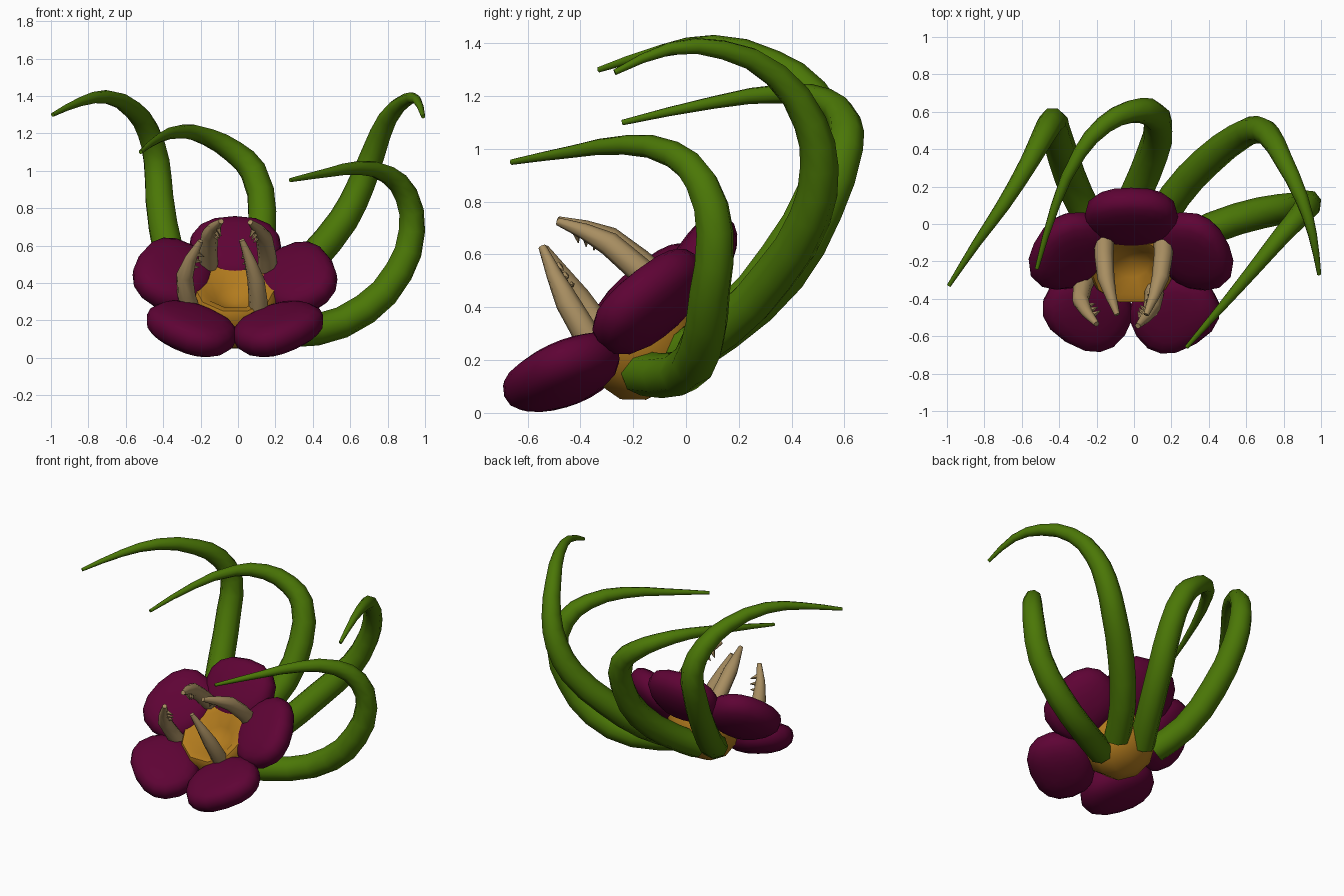
import bpy, bmesh, math
from mathutils import Matrix, Vector

if "Cube" in bpy.data.objects:
    bpy.data.objects.remove(bpy.data.objects["Cube"])


def material(name, rgb):
    m = bpy.data.materials.new(name)
    m.use_nodes = True
    m.diffuse_color = (*rgb, 1)
    bsdf = m.node_tree.nodes["Principled BSDF"]
    bsdf.inputs["Base Color"].default_value = (*rgb, 1)
    bsdf.inputs["Roughness"].default_value = 0.7
    return m


GREEN = material("stem green", (0.07, 0.185, 0.002))
PURPLE = material("petal purple", (0.112, 0.001, 0.035))
ORANGE = material("core orange", (0.45, 0.2, 0.013))
TAN = material("claw tan", (0.39, 0.27, 0.12))

# Flower frame: the bloom faces forward and up
TILT = math.radians(37)
FLOWER = Matrix.Translation((-0.015, -0.22, 0.33)) @ Matrix.Rotation(TILT, 4, "X")


def smooth(ob, angle):
    bpy.ops.object.select_all(action="DESELECT")
    ob.select_set(True)
    bpy.context.view_layer.objects.active = ob
    bpy.ops.object.shade_smooth_by_angle(angle=math.radians(angle))


def add_mesh(name, bm, mat, angle=50):
    bmesh.ops.recalc_face_normals(bm, faces=bm.faces[:])
    me = bpy.data.meshes.new(name)
    bm.to_mesh(me)
    bm.free()
    me.materials.append(mat)
    ob = bpy.data.objects.new(name, me)
    bpy.context.collection.objects.link(ob)
    smooth(ob, angle)
    return ob


def tube(name, points, radii, mat):
    """Tapered tube through the points, radii spread evenly along it."""
    cu = bpy.data.curves.new(name, "CURVE")
    cu.dimensions = "3D"
    cu.resolution_u = 2
    cu.bevel_depth = 1
    cu.bevel_resolution = 2
    cu.use_fill_caps = True
    sp = cu.splines.new("BEZIER")
    sp.bezier_points.add(len(points) - 1)
    for i, (bp, co) in enumerate(zip(sp.bezier_points, points)):
        bp.co = co
        bp.handle_left_type = bp.handle_right_type = "AUTO"
        t = i / (len(points) - 1) * (len(radii) - 1)
        k = min(int(t), len(radii) - 2)
        bp.radius = radii[k] + (radii[k + 1] - radii[k]) * (t - k)
    cu.materials.append(mat)
    ob = bpy.data.objects.new(name, cu)
    bpy.context.collection.objects.link(ob)
    bpy.ops.object.select_all(action="DESELECT")
    ob.select_set(True)
    bpy.context.view_layer.objects.active = ob
    bpy.context.view_layer.update()
    bpy.ops.object.convert(target="MESH")
    smooth(bpy.context.view_layer.objects.active, 50)


def swell(a, power=0.86):
    return math.copysign(abs(a) ** power, a)


# Petals: thick puffy lobes that overlap at the core and rise into a cup
PETALS = {  # angle round the core, distance from it, lift
    "petal_top": (0, 0.35, 0.035),
    "petal_side_right": (69, 0.355, 0.045),
    "petal_lower_right": (142, 0.375, 0.01),
    "petal_lower_left": (217, 0.38, 0.015),
    "petal_side_left": (289, 0.35, 0.03),
}
for name, (angle, reach, lift) in PETALS.items():
    bm = bmesh.new()
    bmesh.ops.create_uvsphere(bm, u_segments=16, v_segments=10, radius=1)
    for v in bm.verts:
        x, y, z = v.co
        dish = 0.03 * max(0, 1 - x * x - y * y) if z > 0 else 0
        v.co = (swell(x) * 0.25 * (1 + 0.04 * y), swell(y) * 0.21,
                swell(z) * (0.122 - 0.01 * y) - dish)
    place = (FLOWER @ Matrix.Rotation(math.radians(angle), 4, "Z")
             @ Matrix.Translation((0, reach, lift))
             @ Matrix.Rotation(math.radians(20), 4, "X"))
    bm.transform(place)
    add_mesh(name, bm, PURPLE, 60)

# Core: round underside with a hollow, faceted mouth
bm = bmesh.new()
profile = [(0, -0.285), (0.12, -0.265), (0.2, -0.205), (0.24, -0.09),
           (0.24, 0.02), (0.215, 0.055), (0.17, 0.045), (0.1, -0.02), (0, -0.05)]
verts = [bm.verts.new((r, 0, h)) for r, h in profile]
edges = [bm.edges.new(pair) for pair in zip(verts, verts[1:])]
bmesh.ops.spin(bm, geom=verts + edges, cent=(0, 0, 0), axis=(0, 0, 1),
               angle=math.tau, steps=10)
bmesh.ops.remove_doubles(bm, verts=bm.verts[:], dist=0.001)
bm.transform(FLOWER)
add_mesh("core", bm, ORANGE, 35)

# Tentacles: rooted under the core, arching up and forward
TENTACLES = {
    "tentacle_outer_right": [
        (-0.2, -0.04, 0.23), (-0.3, 0.15, 0.35), (-0.375, 0.35, 0.58),
        (-0.42, 0.5, 0.85), (-0.435, 0.55, 1.05), (-0.48, 0.48, 1.21),
        (-0.56, 0.33, 1.325), (-0.7, 0.1, 1.395), (-0.84, -0.1, 1.37),
        (-0.99, -0.33, 1.3)],
    "tentacle_inner_right": [
        (-0.08, -0.02, 0.21), (0.005, 0.15, 0.32), (0.1, 0.38, 0.53),
        (0.13, 0.52, 0.77), (0.08, 0.6, 1.0), (-0.02, 0.6, 1.1),
        (-0.16, 0.53, 1.18), (-0.29, 0.38, 1.21), (-0.42, 0.1, 1.175),
        (-0.52, -0.24, 1.1)],
    "tentacle_inner_left": [
        (0.1, -0.05, 0.21), (0.22, 0.15, 0.33), (0.395, 0.34, 0.53),
        (0.565, 0.47, 0.74), (0.66, 0.505, 0.93), (0.725, 0.47, 1.1),
        (0.8, 0.34, 1.28), (0.895, 0.14, 1.375), (0.955, -0.06, 1.38),
        (0.99, -0.27, 1.29)],
    "tentacle_outer_left": [
        (0.13, -0.17, 0.15), (0.42, -0.02, 0.15), (0.68, 0.06, 0.26),
        (0.86, 0.09, 0.46), (0.93, 0.11, 0.68), (0.9, 0.06, 0.87),
        (0.8, -0.05, 0.98), (0.65, -0.23, 1.015), (0.48, -0.43, 0.99),
        (0.28, -0.66, 0.95)],
}
for name, pts in TENTACLES.items():
    tube(name, pts, [0.085, 0.085, 0.07, 0.041, 0.011], GREEN)

# Claws: curved fangs with small barbs on the inner side
CLAWS = {
    "claw_front_right": [(-0.25, -0.27, 0.24), (-0.285, -0.41, 0.44), (-0.2, -0.535, 0.625)],
    "claw_front_left": [(0.11, -0.31, 0.19), (0.095, -0.45, 0.42), (0.02, -0.545, 0.63)],
    "claw_rear_right": [(-0.16, -0.07, 0.47), (-0.15, -0.29, 0.66), (-0.09, -0.485, 0.73)],
    "claw_rear_left": [(0.16, -0.07, 0.43), (0.14, -0.29, 0.64), (0.065, -0.485, 0.725)],
}
HEART = Vector((-0.03, -0.38, 0.48))
for name, pts in CLAWS.items():
    tube(name, pts, [0.055, 0.046, 0.015], TAN)
    bm = bmesh.new()
    mid, tip = Vector(pts[1]), Vector(pts[2])
    for t in (0.25, 0.45, 0.65):
        p = mid.lerp(tip, t)
        d = (HEART - p).normalized()
        turn = d.to_track_quat("Z", "Y").to_matrix().to_4x4()
        bmesh.ops.create_cone(bm, cap_ends=True, segments=5, radius1=0.022, radius2=0.002,
                              depth=0.06,
                              matrix=Matrix.Translation(p + d * 0.03) @ turn)
    add_mesh(name + "_barbs", bm, TAN, 30)
